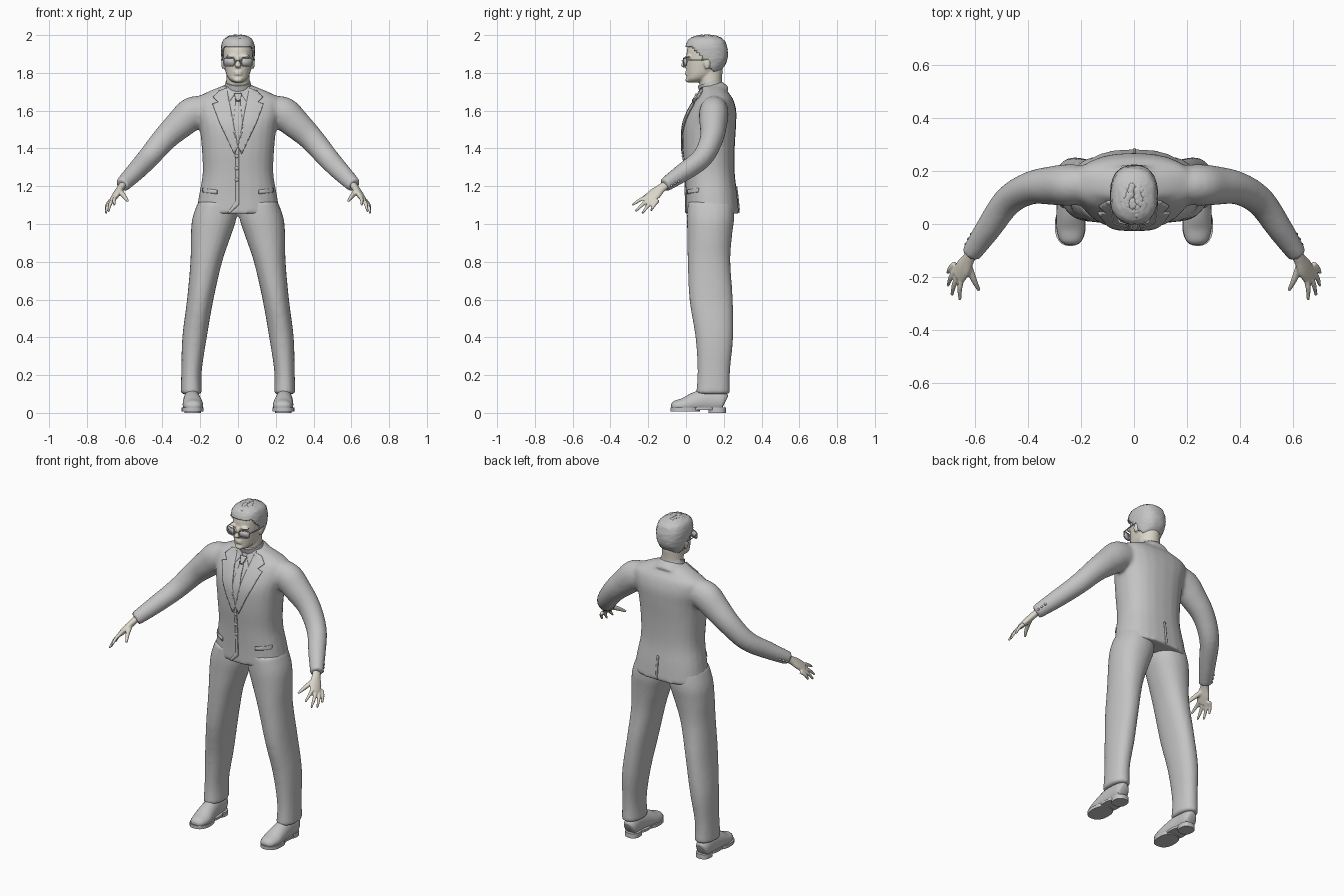
import bpy, bmesh, math, random
from mathutils import Vector, Matrix
from mathutils.bvhtree import BVHTree

random.seed(4)
if "Cube" in bpy.data.objects:
    bpy.data.objects.remove(bpy.data.objects["Cube"])


def material(name, rgb):
    mat = bpy.data.materials.new(name)
    mat.use_nodes = True
    mat.diffuse_color = (*rgb, 1)
    mat.node_tree.nodes["Principled BSDF"].inputs["Base Color"].default_value = (*rgb, 1)
    return mat


GREY = material("cloth grey", (0.55, 0.55, 0.55))
SKIN = material("pale skin", (0.72, 0.68, 0.59))


def finish(bm, name, mat, voxel=0, smooth=4, thickness=0):
    """Turn a bmesh into a smooth-shaded object, optionally fused by a voxel remesh."""
    bmesh.ops.recalc_face_normals(bm, faces=bm.faces)
    mesh = bpy.data.meshes.new(name)
    bm.to_mesh(mesh)
    bm.free()
    mesh.materials.append(mat)
    obj = bpy.data.objects.new(name, mesh)
    bpy.context.collection.objects.link(obj)
    if thickness:
        solid = obj.modifiers.new("thickness", "SOLIDIFY")
        solid.thickness, solid.offset = thickness, 0
    bpy.ops.object.select_all(action="DESELECT")
    obj.select_set(True)
    bpy.context.view_layer.objects.active = obj
    bpy.ops.object.shade_smooth_by_angle(angle=math.radians(40))
    if voxel:
        remesh = obj.modifiers.new("fuse", "REMESH")
        remesh.mode, remesh.voxel_size, remesh.use_smooth_shade = "VOXEL", voxel, True
        relax = obj.modifiers.new("relax", "SMOOTH")
        relax.factor, relax.iterations = 0.5, smooth
    return obj


def spline(rows, steps):
    """Catmull-Rom interpolation of section rows."""
    rows = [Vector(r) for r in rows]
    out = []
    for i in range(len(rows) - 1):
        a, b, c, d = (rows[min(max(i + k, 0), len(rows) - 1)] for k in (-1, 0, 1, 2))
        for s in range(steps):
            t = s / steps
            out.append(b + (c - a) * t / 2 + (a - b * 2.5 + c * 2 - d / 2) * t ** 2
                       + ((b - c) * 3 + d - a) * t ** 3 / 2)
    return out + [rows[-1]]


def loft(bm, rows, across=None, both=False, power=2, steps=4, sides=24, floor=-9):
    """Skin rings (x, y, z, half width, half depth); level, or square to the path."""
    rings = spline(rows, steps)
    for sign in ((1, -1) if both else (1,)):
        loops = []
        for i, row in enumerate(rings):
            centre = Vector(row[:3])
            u, v = Vector((1, 0, 0)), Vector((0, 1, 0))
            if across:
                ahead, behind = rings[min(i + 1, len(rings) - 1)], rings[max(i - 1, 0)]
                tangent = (Vector(ahead[:3]) - Vector(behind[:3])).normalized()
                u = Vector(across)
                u = (u - tangent * u.dot(tangent)).normalized()
                v = tangent.cross(u)
            loop = []
            for k in range(sides):
                angle = math.tau * k / sides
                c, s = math.cos(angle), math.sin(angle)
                p = centre + u * row[3] * math.copysign(abs(c) ** (2 / power), c) \
                    + v * row[4] * math.copysign(abs(s) ** (2 / power), s)
                loop.append(bm.verts.new((p.x * sign, p.y, max(p.z, floor))))
            loops.append(loop)
        for low, high in zip(loops, loops[1:]):
            for k in range(sides):
                n = (k + 1) % sides
                bm.faces.new((low[k], low[n], high[n], high[k]))
        bm.faces.new(loops[0])
        bm.faces.new(loops[-1])


def ball(bm, centre, size):
    bmesh.ops.create_uvsphere(bm, u_segments=16, v_segments=10, radius=1,
                              matrix=Matrix.Translation(centre) @ Matrix.Diagonal((*size, 1)))


# Jacket: body, collar roll and sleeves fused together
bm = bmesh.new()
loft(bm, [(0, .14, 1.055, .222, .143), (0, .135, 1.15, .207, .138), (0, .125, 1.27, .187, .133),
          (0, .12, 1.4, .192, .138), (0, .125, 1.52, .205, .14), (0, .14, 1.6, .225, .126),
          (0, .15, 1.66, .225, .1), (0, .15, 1.695, .17, .075), (0, .14, 1.73, .085, .06)], power=2.4)
loft(bm, [(0, .15, 1.68, .11, .09), (0, .138, 1.705, .09, .08), (0, .126, 1.73, .074, .066)],
     across=(1, 0, 0))
sleeve = [(.17, .15, 1.6, .07, .08), (.24, .147, 1.585, .078, .088), (.3, .145, 1.535, .074, .08),
          (.39, .135, 1.45, .062, .066), (.475, .085, 1.35, .055, .058),
          (.55, -.02, 1.27, .048, .05), (.615, -.115, 1.205, .036, .04)]
loft(bm, sleeve, across=(0, 1, 0), both=True)
jacket = finish(bm, "jacket", GREY, voxel=.011, smooth=5)

# Trousers: both legs meet at the seat
bm = bmesh.new()
loft(bm, [(.11, .13, 1.12, .1, .12), (.125, .13, 1.03, .117, .125), (.145, .125, .93, .105, .118),
          (.168, .122, .8, .084, .113), (.2, .133, .6, .07, .115), (.23, .15, .4, .065, .1),
          (.246, .147, .22, .054, .086), (.247, .143, .1, .057, .09)], both=True, power=2.2)
finish(bm, "trousers", GREY, voxel=.011, smooth=4)

# Shoes: rounded uppers over flat soles with heel blocks
bm = bmesh.new()
loft(bm, [(.237, -.078, .035, .02, .012), (.237, -.06, .036, .042, .028), (.238, -.01, .04, .054, .04),
          (.242, .05, .055, .05, .055), (.245, .12, .065, .043, .065), (.245, .19, .06, .04, .055),
          (.245, .207, .055, .025, .035)], across=(1, 0, 0), both=True, floor=.02)
finish(bm, "shoe_uppers", GREY)
bm = bmesh.new()
for y, length, bottom in ((-.005, .078, .008), (.09, .07, .014), (.165, .047, 0)):
    width = .058 - max(0, y) * .09
    loft(bm, [(.24, y, bottom, width, length), (.24, y, .028, width, length)],
         both=True, steps=1, power=2.4)
finish(bm, "shoe_soles", GREY)

# Hands: palm, four fingers and a thumb
bm = bmesh.new()
knuckle_line = Vector((.035, .05, -.03))
loft(bm, [(.6, -.09, 1.22, .025, .02), (.622, -.13, 1.19, .026, .019), (.642, -.165, 1.16, .037, .018),
          (.662, -.198, 1.13, .034, .014)], across=knuckle_line, both=True, sides=16)
tips = [(.655, -.285, 1.1), (.685, -.268, 1.066), (.7, -.232, 1.056), (.7, -.185, 1.07)]
for i, tip in enumerate(tips):
    root = Vector((.648, -.185, 1.147)) + knuckle_line * (i / 3 - .1) * .8
    middle = root.lerp(Vector(tip), .55) + Vector((.005, 0, .006))
    loft(bm, [(*root, .012, .012), (*middle, .01, .01), (*tip, .006, .006)],
         across=knuckle_line, both=True, sides=10)
loft(bm, [(.625, -.15, 1.175, .015, .014), (.605, -.205, 1.15, .013, .012), (.583, -.25, 1.12, .007, .007)],
     across=knuckle_line, both=True, sides=10)
finish(bm, "hands", SKIN, voxel=.005, smooth=2)

# Head, with neck, nose, brows, lips, chin and ears
skull = [(0, .045, 1.75, .025, .03), (0, .06, 1.765, .046, .057), (0, .075, 1.785, .059, .071),
         (0, .09, 1.81, .067, .088), (0, .103, 1.85, .075, .102), (0, .107, 1.89, .079, .105),
         (0, .107, 1.93, .079, .1), (0, .107, 1.965, .068, .085), (0, .105, 1.985, .04, .05)]
bm = bmesh.new()
loft(bm, skull, power=2.15)
loft(bm, [(0, .14, 1.68, .065, .062), (0, .13, 1.75, .062, .06), (0, .125, 1.82, .06, .07)])
loft(bm, [(0, .004, 1.885, .01, .012), (0, -.006, 1.855, .01, .014), (0, -.014, 1.838, .016, .014),
          (0, -.005, 1.828, .013, .01)])
ball(bm, (0, .012, 1.763), (.024, .016, .014))
for z in (1.793, 1.805):
    ball(bm, (0, .008, z), (.025, .014, .006))
for side in (-1, 1):
    ball(bm, (side * .034, .012, 1.888), (.03, .015, .009))
    ball(bm, (side * .08, .112, 1.85), (.009, .018, .03))
finish(bm, "head", SKIN, voxel=.0055, smooth=2)

# Short hair: a shell over the skull trimmed along a sloping hairline
bm = bmesh.new()
loft(bm, [(x, y, z + .008, w + .007, d + .007) for x, y, z, w, d in skull],
     power=2.4, steps=6, sides=48)
below = [f for f in bm.faces
         if f.calc_center_median().z < 1.935 - max(0, f.calc_center_median().y - .04) * 1.2]
bmesh.ops.delete(bm, geom=below, context="FACES")
for v in bm.verts:
    v.co += Vector([random.uniform(-.0015, .0015) for _ in range(3)])
for _ in range(60):
    a, r = random.uniform(0, math.tau), random.uniform(.2, 1)
    ball(bm, (.062 * r * math.cos(a), .105 + .082 * r * math.sin(a), 1.994 - .024 * r ** 3),
         (.011, .014, .006))
finish(bm, "hair", GREY, thickness=.006)

# Glasses: rounded rims, lenses, bridge and temples
bm = bmesh.new()
lenses = bmesh.new()
for side in (-1, 1):
    rim = []
    for k in range(25):
        c, s = math.cos(math.tau * k / 24), math.sin(math.tau * k / 24)
        x = .047 + .03 * math.copysign(abs(c) ** .6, c)
        rim.append((side * x, -.014 + x * x * 3, 1.858 + .022 * math.copysign(abs(s) ** .6, s)))
    loft(bm, [(*p, .003, .003) for p in rim], across=(0, 1, 0), steps=1, sides=8)
    lenses.faces.new([lenses.verts.new(p) for p in rim[:-1]])
    temple = [(side * .077, .004, 1.868), (side * .086, .06, 1.868), (side * .087, .12, 1.872)]
    loft(bm, [(*p, .003, .003) for p in temple], across=(0, 0, 1), sides=8)
loft(bm, [(-.018, -.013, 1.862, .003, .003), (0, -.02, 1.865, .003, .003), (.018, -.013, 1.862, .003, .003)],
     across=(0, 1, 0), sides=8)
finish(bm, "glasses_frame", GREY)
finish(lenses, "glasses_lenses", GREY, thickness=.002)

# Surface of the jacket, for laying cloth pieces onto it
bpy.context.view_layer.update()
surface = BVHTree.FromObject(jacket, bpy.context.evaluated_depsgraph_get())


def drape(name, outline, lift, both=False, facing=-1, thickness=.006):
    """Lay a flat outline (x, z) over the jacket."""
    bm = bmesh.new()
    for sign in ((1, -1) if both else (1,)):
        bm.faces.new([bm.verts.new((x * sign, 0, z)) for x, z in outline])
    for axis, start, count in (((1, 0, 0), -.24, 33), ((0, 0, 1), 1.05, 48)):
        for k in range(count):
            point = Vector(axis) * (start + .015 * k)
            bmesh.ops.bisect_plane(bm, geom=bm.verts[:] + bm.edges[:] + bm.faces[:],
                                   plane_co=point, plane_no=axis)
    for v in bm.verts:
        hit = surface.ray_cast(Vector((v.co.x, facing, v.co.z)), Vector((0, -facing, 0)))[0]
        v.co.y = (hit.y if hit else .09) + facing * lift
    return finish(bm, name, GREY, thickness=thickness)


# Shirt, tie and tailoring
bm = bmesh.new()
loft(bm, [(0, .135, 1.715, .073, .066), (0, .122, 1.752, .066, .063)], across=(1, 0, 0))
finish(bm, "shirt_collar", GREY)
drape("shirt_front", [(-.06, 1.7), (.06, 1.7), (0, 1.42)], .001)
drape("collar_points", [(.062, 1.725), (.012, 1.695), (.045, 1.645), (.07, 1.69)], .004, both=True)
drape("tie_knot", [(-.02, 1.69), (.02, 1.69), (.012, 1.65), (-.012, 1.65)], .011, thickness=.009)
drape("tie_blade", [(-.012, 1.652), (.012, 1.652), (.028, 1.5), (0, 1.41), (-.028, 1.5)], .006)
drape("lapels", [(.06, 1.72), (0, 1.41), (.02, 1.37), (.1, 1.54), (.135, 1.635), (.105, 1.645),
                 (.132, 1.672), (.1, 1.705)], .006, both=True)
drape("front_edge", [(-.012, 1.41), (.004, 1.41), (.004, 1.1), (-.04, 1.06), (-.055, 1.06), (-.012, 1.12)],
      .001)
drape("pocket_flaps", [(.11, 1.18), (.185, 1.19), (.185, 1.168), (.11, 1.158)], .002, both=True)
drape("back_vent", [(-.003, 1.06), (.008, 1.06), (.008, 1.2), (-.003, 1.2)], .002, facing=1)

# Front buttons and cuff buttons
bm = bmesh.new()
for z in (1.36, 1.295, 1.235):
    hit = surface.ray_cast(Vector((-.006, -1, z)), Vector((0, 1, 0)))[0]
    ball(bm, hit, (.011, .008, .011))
for side in (-1, 1):
    for t in (0, .25, .5):
        spot = Vector((.6, -.095, 1.215)).lerp(Vector((.55, -.02, 1.27)), t) + Vector((.06, .04, -.03))
        ball(bm, surface.find_nearest(Vector((spot.x * side, spot.y, spot.z)))[0], (.007, .007, .007))
finish(bm, "buttons", GREY)
